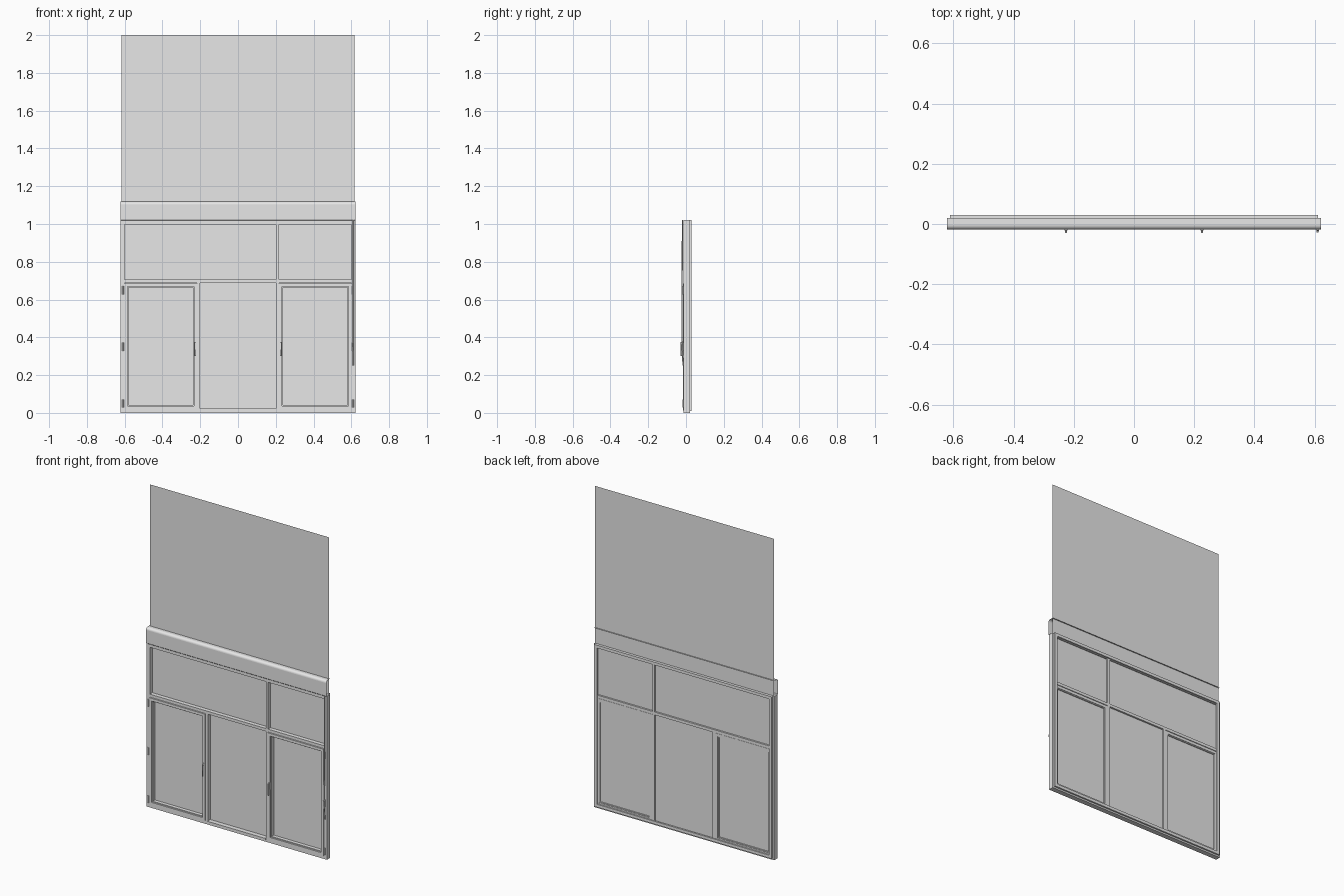
import bpy, bmesh, math
from mathutils import Vector

if "Cube" in bpy.data.objects:
    bpy.data.objects.remove(bpy.data.objects["Cube"])

# One flat colour for everything
grey = bpy.data.materials.new("light_grey")
grey.diffuse_color = (0.8, 0.8, 0.8, 1)
grey.use_nodes = True
grey.node_tree.nodes["Principled BSDF"].inputs["Base Color"].default_value = grey.diffuse_color


def finish(name, bm):
    me = bpy.data.meshes.new(name)
    bm.to_mesh(me)
    bm.free()
    me.materials.append(grey)
    ob = bpy.data.objects.new(name, me)
    bpy.context.collection.objects.link(ob)
    return ob


def add_box(bm, x0, x1, y0, y1, z0, z1):
    v = bmesh.ops.create_cube(bm, size=1)["verts"]
    for p in v:
        p.co = Vector((x1 if p.co.x > 0 else x0,
                       y1 if p.co.y > 0 else y0,
                       z1 if p.co.z > 0 else z0))


def box(name, *dims):
    bm = bmesh.new()
    add_box(bm, *dims)
    return finish(name, bm)


def ring(name, x0, x1, z0, z1, w, y0, y1):
    """Rectangular frame of bar width w."""
    bm = bmesh.new()
    loops = []
    for y in (y0, y1):
        for d in (0, w):
            pts = [(x0 + d, z0 + d), (x1 - d, z0 + d), (x1 - d, z1 - d), (x0 + d, z1 - d)]
            loops.append([bm.verts.new((x, y, z)) for x, z in pts])
    for a, b in ((0, 1), (1, 3), (3, 2), (2, 0)):
        for i in range(4):
            j = (i + 1) % 4
            bm.faces.new((loops[a][i], loops[a][j], loops[b][j], loops[b][i]))
    bmesh.ops.recalc_face_normals(bm, faces=bm.faces)
    return finish(name, bm)


def rod(name, a, b, r1, r2, seg=10):
    a, b = Vector(a), Vector(b)
    bm = bmesh.new()
    bmesh.ops.create_cone(bm, cap_ends=True, segments=seg, radius1=r1, radius2=r2,
                          depth=(b - a).length)
    m = (b - a).to_track_quat('Z', 'Y').to_matrix().to_4x4()
    m.translation = (a + b) / 2
    bm.transform(m)
    for f in bm.faces:
        f.smooth = len(f.verts) == 4
    return finish(name, bm)


def extrude_profile(name, pts, x0, x1):
    """Open-ended sheet swept along x from (y, z) points."""
    bm = bmesh.new()
    rows = [[bm.verts.new((x, y, z)) for y, z in pts] for x in (x0, x1)]
    for i in range(len(pts) - 1):
        bm.faces.new((rows[0][i], rows[0][i + 1], rows[1][i + 1], rows[1][i]))
    return finish(name, bm)


# Fixed outer frame with a slimmer step at the back
ring("outer_frame", -0.622, 0.622, 0, 1.02, 0.022, -0.012, 0.02)
ring("outer_frame_back_step", -0.612, 0.612, 0.01, 1.02, 0.018, 0.02, 0.03)

# Mullions and transom: the right mullion runs full height
box("left_mullion", -0.216, -0.2, -0.012, 0.024, 0.02, 0.692)
box("right_mullion", 0.2, 0.216, -0.012, 0.024, 0.02, 1.0)
box("transom", -0.602, 0.602, -0.012, 0.024, 0.688, 0.706)
box("bottom_ledge", -0.2, 0.2, -0.016, -0.01, 0.012, 0.022)

# Blind fabric, a single sheet hanging through the frame
bm = bmesh.new()
bm_pts = [(-0.617, 0), (0.617, 0), (0.617, 2), (-0.617, 2)]
bm.faces.new([bm.verts.new((x, 0.013, z)) for x, z in bm_pts])
finish("blind_sheet", bm)

# Blind cassette with a rounded upper front edge
arc = [(-0.003 - 0.015 * math.sin(t), 1.103 + 0.015 * math.cos(t))
       for t in [i * math.pi / 12 for i in range(7)]]
cassette = extrude_profile(
    "blind_cassette",
    [(0.02, 1.118)] + arc + [(-0.018, 1.022), (-0.014, 1.018), (0.013, 1.018)],
    -0.622, 0.622)
for p in cassette.data.polygons:
    p.use_smooth = 1 <= p.index <= 6

# Opening sashes, handles and hinges on both sides
for s, side in ((-1, "left"), (1, "right")):
    x0, x1 = sorted((s * 0.217, s * 0.603))
    ring(side + "_sash", x0, x1, 0.02, 0.686, 0.017, -0.017, 0.022)
    ring(side + "_glazing_bead", x0 + 0.017, x1 - 0.017, 0.037, 0.669, 0.005, -0.009, 0.019)
    hx = s * 0.226
    box(side + "_handle_plate", hx - 0.005, hx + 0.005, -0.021, -0.016, 0.335, 0.378)
    rod(side + "_handle_neck", (hx, -0.018, 0.365), (hx, -0.028, 0.365), 0.004, 0.004)
    lever = box(side + "_handle_lever", hx - 0.004, hx + 0.004, -0.03, -0.024, 0.3, 0.376)
    bev = lever.modifiers.new("soft_edges", 'BEVEL')
    bev.width, bev.segments = 0.002, 2
    for i, z in enumerate((0.05, 0.35, 0.65)):
        rod(f"{side}_hinge_{i + 1}", (s * 0.609, -0.014, z - 0.022),
            (s * 0.609, -0.014, z + 0.022), 0.005, 0.005)

# Crank rod of the blind on the right
rod("blind_crank_rod", (0.61, -0.019, 1.02), (0.61, -0.022, 0.36), 0.003, 0.003)
rod("blind_crank_grip", (0.61, -0.024, 0.37), (0.61, -0.015, 0.25), 0.0045, 0.003)
